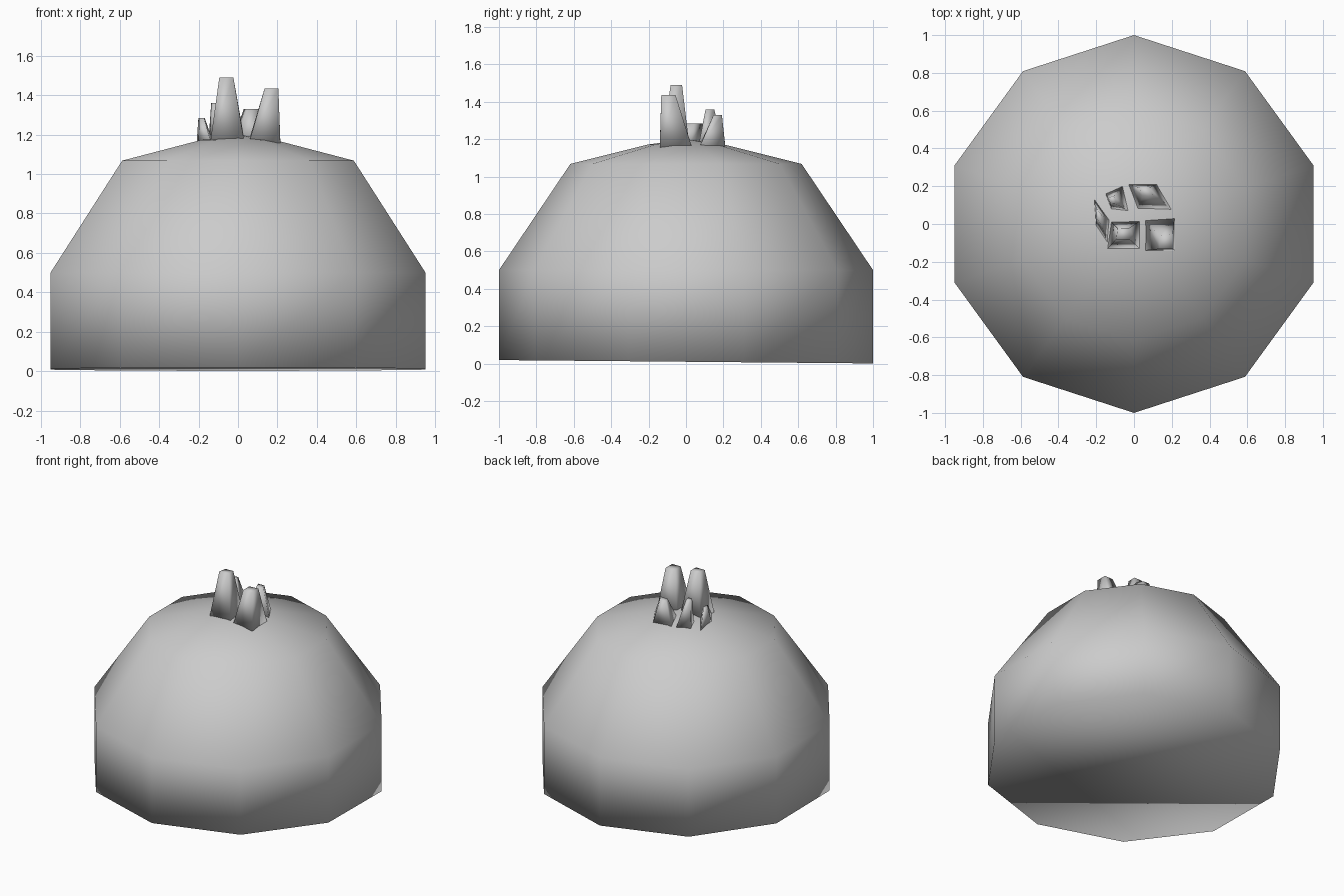
import bpy, bmesh, math
from mathutils import Vector

cube = bpy.data.objects.get("Cube")
if cube:
    bpy.data.objects.remove(cube, do_unlink=True)

stone = bpy.data.materials.new("grey_stone")
stone.use_nodes = True
stone.diffuse_color = (0.6, 0.6, 0.6, 1)
stone.node_tree.nodes["Principled BSDF"].inputs["Base Color"].default_value = (0.6, 0.6, 0.6, 1)


def finish(name, bm):
    """Turn a bmesh into a smooth grey object."""
    bmesh.ops.recalc_face_normals(bm, faces=bm.faces)
    mesh = bpy.data.meshes.new(name)
    bm.to_mesh(mesh)
    bm.free()
    mesh.materials.append(stone)
    for poly in mesh.polygons:
        poly.use_smooth = True
    obj = bpy.data.objects.new(name, mesh)
    bpy.context.collection.objects.link(obj)


def bridge(bm, low, high):
    for i in range(len(low)):
        j = (i + 1) % len(low)
        bm.faces.new((low[i], low[j], high[j], high[i]))


# Ten-sided dome with a slightly tilted base
SIDES = 10
bm = bmesh.new()
rings = []
for radius, z, tilt in [(1, 0.01, -0.009), (1, 0.5, 0), (0.618, 1.068, 0), (0.2, 1.172, 0)]:
    ring = []
    for i in range(SIDES):
        a = math.pi / 2 + i * math.tau / SIDES
        y = radius * math.sin(a)
        ring.append(bm.verts.new((radius * math.cos(a), y, z + tilt * y)))
    rings.append(ring)
for low, high in zip(rings, rings[1:]):
    bridge(bm, low, high)
apex = bm.verts.new((0, 0, 1.2))
for i in range(SIDES):
    bm.faces.new((rings[-1][i], rings[-1][(i + 1) % SIDES], apex))
bm.faces.new(rings[0])
finish("dome", bm)


# Tapered four-sided spikes clustered on the summit
def spike(name, corners, tip, taper):
    bm = bmesh.new()
    base = [Vector((x, y, 1.195 - 0.15 * math.hypot(x, y))) for x, y in corners]
    middle = sum(base, Vector()) / 4
    tip = Vector(tip)
    low = [bm.verts.new(p) for p in base]
    high = []
    for p in base:
        d = (p - middle) * taper
        high.append(bm.verts.new((tip.x + d.x, tip.y + d.y, tip.z)))
    bridge(bm, low, high)
    bm.faces.new(high)
    bm.faces.new(low)
    finish(name, bm)


spike("right_front_spike", [(-0.14, -0.13), (0.03, -0.13), (0.03, 0.015), (-0.12, 0.01)],
      (-0.057, -0.052, 1.49), 0.42)
spike("left_front_spike", [(0.06, -0.14), (0.215, -0.14), (0.215, 0.03), (0.06, 0.02)],
      (0.17, -0.095, 1.435), 0.45)
spike("right_side_spike", [(-0.2, -0.01), (-0.14, -0.1), (-0.13, 0.02), (-0.21, 0.13)],
      (-0.185, 0.04, 1.285), 0.4)
spike("right_back_spike", [(-0.12, 0.08), (-0.03, 0.07), (-0.06, 0.2), (-0.15, 0.16)],
      (-0.115, 0.125, 1.36), 0.35)
spike("left_back_spike", [(0.02, 0.08), (0.2, 0.075), (0.12, 0.21), (-0.03, 0.21)],
      (0.065, 0.17, 1.33), 0.33)
